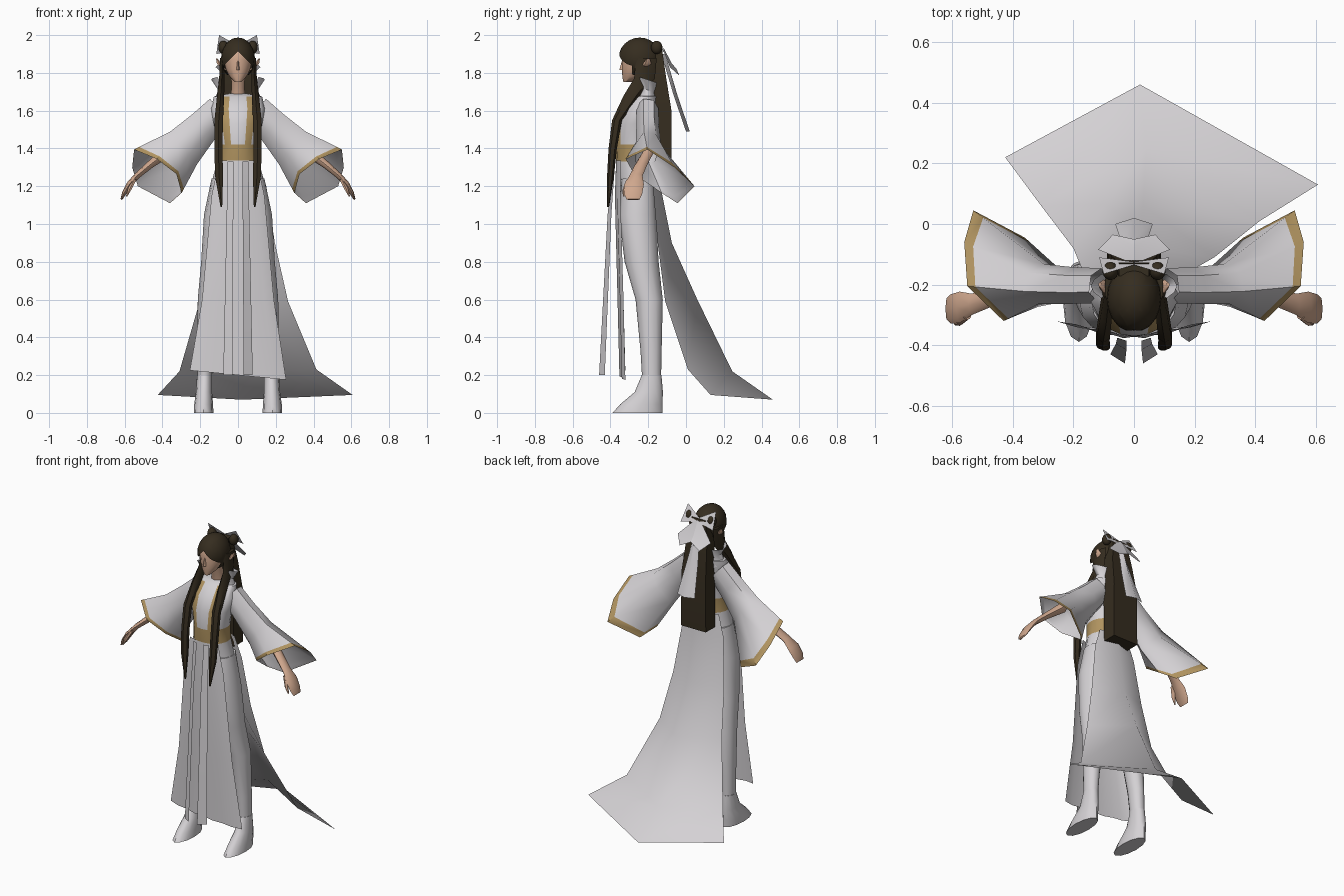
import bpy, bmesh, math
from mathutils import Vector as V

cube = bpy.data.objects.get("Cube")
if cube:
    bpy.data.objects.remove(cube)


def material(name, rgb):
    m = bpy.data.materials.new(name)
    m.use_nodes = True
    m.diffuse_color = (*rgb, 1)
    m.node_tree.nodes["Principled BSDF"].inputs["Base Color"].default_value = (*rgb, 1)
    return m


CLOTH = material("pale cloth", (0.66, 0.64, 0.66))
GOLD = material("gold trim", (0.43, 0.29, 0.115))
HAIR = material("dark brown hair", (0.036, 0.026, 0.014))
SKIN = material("skin", (0.63, 0.39, 0.27))


def finish(name, bm, mats, rule=None, angle=50):
    """Turn a bmesh into a shaded object, colouring faces by a rule."""
    me = bpy.data.meshes.new(name)
    for m in mats:
        me.materials.append(m)
    if rule:
        for f in bm.faces:
            f.material_index = rule(f.calc_center_median())
    bm.to_mesh(me)
    bm.free()
    ob = bpy.data.objects.new(name, me)
    bpy.context.collection.objects.link(ob)
    bpy.ops.object.select_all(action='DESELECT')
    ob.select_set(True)
    bpy.context.view_layer.objects.active = ob
    bpy.ops.object.shade_smooth_by_angle(angle=math.radians(angle))
    return ob


def ring(c, u, v, n, phase=0.0):
    c, u, v = V(c), V(u), V(v)
    turns = [2 * math.pi * (i + phase) / n for i in range(n)]
    return [c + u * math.sin(a) - v * math.cos(a) for a in turns]


def loft(name, rings, mats, caps=True, rule=None, angle=50):
    """Skin a closed tube through rings of equal point count."""
    bm = bmesh.new()
    vs = [[bm.verts.new(p) for p in r] for r in rings]
    n = len(rings[0])
    for a, b in zip(vs, vs[1:]):
        for i in range(n):
            j = (i + 1) % n
            bm.faces.new((a[i], a[j], b[j], b[i]))
    if caps:
        bm.faces.new(vs[0])
        bm.faces.new(vs[-1])
    bmesh.ops.recalc_face_normals(bm, faces=bm.faces)
    return finish(name, bm, mats, rule, angle)


def stack(name, rows, n, mats, s=1, phase=0.0, **kw):
    """Loft of level ellipses; rows are (x, y, z, half width, half depth)."""
    rings = [ring((s * x, y, z), (w, 0, 0), (0, d, 0), n, phase) for x, y, z, w, d in rows]
    return loft(name, rings, mats, **kw)


def sheet(name, rows, mat, out, angle=50):
    """Single cloth surface through rows of points, facing the out direction."""
    bm = bmesh.new()
    vs = [[bm.verts.new(p) for p in r] for r in rows]
    for a, b in zip(vs, vs[1:]):
        for i in range(len(a) - 1):
            bm.faces.new((a[i], a[i + 1], b[i + 1], b[i]))
    bm.normal_update()
    if sum(f.normal.dot(V(out)) for f in bm.faces) < 0:
        bmesh.ops.reverse_faces(bm, faces=bm.faces)
    return finish(name, bm, [mat], angle=angle)


def blob(name, c, size, mat, cuts=(), remove=None):
    """Ellipsoid, optionally sliced along planes with some faces removed."""
    bm = bmesh.new()
    bmesh.ops.create_uvsphere(bm, u_segments=20, v_segments=12, radius=1)
    for v in bm.verts:
        v.co = V(c) + V([a * b for a, b in zip(v.co, size)])
    for co, no in cuts:
        bmesh.ops.bisect_plane(bm, geom=bm.verts[:] + bm.edges[:] + bm.faces[:],
                               plane_co=co, plane_no=no)
    if remove:
        gone = [f for f in bm.faces if remove(f.calc_center_median())]
        bmesh.ops.delete(bm, geom=gone, context='FACES')
    return finish(name, bm, [mat])


# Robe body with gold belt and lapels
def robe_colour(c):
    belt = 1.33 < c.z < 1.42
    lapel = 1.42 < c.z < 1.67 and c.y < -0.25 and 0.035 < abs(c.x) < 0.085
    return 1 if belt or lapel else 0


stack("robe_body", [
    (0, -.258, 1.1, .16, .095), (0, -.258, 1.2, .148, .097), (0, -.264, 1.33, .112, .106),
    (0, -.265, 1.42, .108, .107), (0, -.265, 1.53, .13, .105), (0, -.24, 1.61, .145, .095),
    (0, -.21, 1.675, .13, .065), (0, -.2, 1.69, .05, .04)],
    18, [CLOTH, GOLD], rule=robe_colour)

# Neck, head, nose
stack("neck", [(0, -.2, 1.65, .045, .04), (0, -.21, 1.72, .036, .038), (0, -.24, 1.82, .04, .045)], 10, [SKIN])
stack("head", [
    (0, -.31, 1.752, .018, .022), (0, -.285, 1.78, .045, .052), (0, -.262, 1.82, .066, .077),
    (0, -.25, 1.87, .077, .089), (0, -.25, 1.92, .07, .082), (0, -.25, 1.95, .04, .05)], 14, [SKIN])
stack("nose", [(0, -.338, 1.815, .01, .015), (0, -.333, 1.865, .004, .006)], 6, [SKIN])

# Hair cap parted in a point over the forehead, and long back hair
PART = 1.915
blob("hair_cap", (0, -.245, 1.875), (.09, .113, .112), HAIR,
     [((0, 0, PART), (1, 0, 1)), ((0, 0, PART), (-1, 0, 1)),
      ((0, -.285, 0), (0, 1, 0)), ((0, 0, 1.79), (0, 0, 1))],
     lambda c: c.z < 1.79 or (c.y < -.285 and c.z < PART - abs(c.x)))
stack("back_hair", [
    (0, -.15, 1.94, .07, .03), (0, -.145, 1.78, .105, .055), (0, -.125, 1.6, .122, .068),
    (0, -.122, 1.25, .125, .066)], 4, [HAIR], phase=.5, angle=30)

# Tall collar flaring round the back of the neck
arc = [math.radians(a) for a in range(-40, 221, 20)]
sheet("collar", [[(w * math.cos(a), -.205 + d * math.sin(a), z - .02 * math.sin(a)) for a in arc]
                 for z, w, d in ((1.765, .142, .06), (1.71, .105, .055), (1.655, .125, .06))],
      CLOTH, (0, 1, 0))

# Wide sleeve openings, given for the left side
CUFF = [(.55, -.205, 1.395), (.43, -.32, 1.345), (.325, -.275, 1.265), (.298, -.13, 1.165),
        (.36, -.045, 1.11), (.53, .045, 1.2), (.56, -.06, 1.3)]

for s, side in ((1, "left"), (-1, "right")):
    def m(x, y, z):
        return V((s * x, y, z))

    # Sleeve: narrow from front to back, then flaring to the gold-edged cuff
    cuff = [m(*p) for p in CUFF]
    end = sum(cuff, V()) / len(cuff)
    depth, across = V((0, 1, 0)), m(.64, 0, .77)

    def oval(c, deep, tall):
        spread = [V(((p - end).dot(depth), (p - end).dot(across))).normalized() for p in cuff]
        return [c + depth * d.x * deep + across * d.y * tall for d in spread]

    upper = oval(m(.29, -.2, 1.405), .068, .115)
    trim = [a.lerp(b, .86) for a, b in zip(upper, cuff)]
    sleeve = loft(side + "_sleeve", [oval(m(.1, -.205, 1.605), .06, .08),
                                     oval(m(.185, -.205, 1.515), .062, .092), upper, trim, cuff],
                  [CLOTH, GOLD], caps=False)
    for p in list(sleeve.data.polygons)[-len(CUFF):]:
        p.material_index = 1
    inner = [[p.lerp(sum(r, V()) / len(r), .04) for p in r] for r in (upper, trim)]
    loft(side + "_sleeve_lining", inner + [[p.lerp(end, .01) for p in cuff]], [CLOTH], caps=False)

    # Forearm, flat hand and thumb
    arm = [(.38, -.2, 1.38, .03, .03), (.47, -.24, 1.31, .02, .033), (.535, -.265, 1.255, .016, .035),
           (.575, -.275, 1.21, .016, .052), (.605, -.28, 1.16, .012, .048), (.618, -.28, 1.13, .005, .035)]
    loft(side + "_arm", [ring(m(x, y, z), m(t * .7, 0, t * .7), (0, w, 0), 8)
                         for x, y, z, t, w in arm], [SKIN])
    stack(side + "_thumb", [(.55, -.3, 1.235, .014, .016), (.575, -.325, 1.18, .011, .011),
                            (.59, -.33, 1.145, .004, .004)], 6, [SKIN], s)

    # Leg flowing into a pointed boot
    stack(side + "_leg", [
        (.08, -.255, 1.24, .06, .085), (.095, -.257, 1.05, .085, .098), (.115, -.235, .8, .08, .09),
        (.145, -.195, .6, .068, .072), (.17, -.185, .33, .045, .056), (.177, -.182, .18, .038, .05)],
        12, [CLOTH], s)
    stack(side + "_boot", [
        (.177, -.182, .2, .04, .052), (.18, -.197, .11, .043, .075), (.182, -.237, .045, .05, .112),
        (.182, -.257, 0, .052, .132)], 12, [CLOTH], s)

    # Ear, side bun and long front lock
    stack(side + "_ear", [(.07, -.225, 1.815, .012, .015), (.1, -.205, 1.85, .014, .022),
                          (.112, -.2, 1.875, .005, .008)], 6, [SKIN], s)
    blob(side + "_bun", m(.078, -.155, 1.935), (.026, .03, .035), HAIR)
    stack(side + "_front_lock", [
        (.083, -.21, 1.88, .014, .055), (.086, -.22, 1.77, .016, .055), (.092, -.285, 1.68, .022, .045),
        (.102, -.365, 1.55, .026, .026), (.104, -.388, 1.4, .025, .022), (.1, -.4, 1.25, .024, .018),
        (.088, -.412, 1.09, .005, .005)], 6, [HAIR], s, angle=40)

    # Hanging sash ribbon
    sheet(side + "_ribbon", [
        [m(.025, -.385, 1.33), m(.055, -.375, 1.33)], [m(.025, -.415, 1.05), m(.06, -.395, 1.05)],
        [m(.03, -.46, .2), m(.078, -.43, .2)]], CLOTH, (0, -1, 0))

    # Bow wing and lower loop
    sheet(side + "_bow_wing", [[m(0, -.135, 1.945), m(.1, -.165, 2)],
                               [m(0, -.125, 1.92), m(.115, -.11, 1.9)]], CLOTH, (0, 1, 0))
    sheet(side + "_bow_loop", [[m(0, -.12, 1.935), m(.03, -.12, 1.92)],
                               [m(0, -.075, 1.85), m(.118, -.085, 1.83)],
                               [m(0, -.05, 1.82), m(.07, -.035, 1.785)]], CLOTH, (0, 1, 0))

# Long bow tail
sheet("bow_tail", [[(-w, y - .02, z), (0, y, z), (w, y - .02, z)] for y, z, w in
                   ((-.11, 1.9, .012), (-.045, 1.68, .04), (.02, 1.49, .062))], CLOTH, (0, 1, 0))

# Gently pleated front panel
COLS = 9
panel = []
for z, w, y, fold in ((1.335, .1, -.345, 0), (1.15, .14, -.35, .003), (.6, .19, -.335, .004), (.2, .255, -.325, .004)):
    row = []
    for i in range(COLS):
        f = 2 * i / (COLS - 1) - 1
        drop = .025 * f if z < .3 else 0
        row.append((w * f, y - .025 * (1 - f * f) + fold * (-1) ** i, z - drop))
    panel.append(row)
sheet("front_panel", panel, CLOTH, (0, -1, 0), angle=25)

# Sweeping train, wider to the left
sheet("train", [
    [(-.105, -.185, 1.33), (0, -.145, 1.33), (.105, -.185, 1.33)],
    [(-.145, -.175, 1.2), (0, -.135, 1.2), (.15, -.175, 1.2)],
    [(-.175, -.14, .9), (.01, -.075, .9), (.195, -.15, .9)],
    [(-.2, -.08, .6), (.03, .06, .6), (.265, -.11, .59)],
    [(-.31, .065, .22), (.04, .245, .22), (.415, .01, .23)],
    [(-.425, .22, .095), (.02, .46, .07), (.607, .13, .095)]], CLOTH, (0, 1, .5), angle=180)
